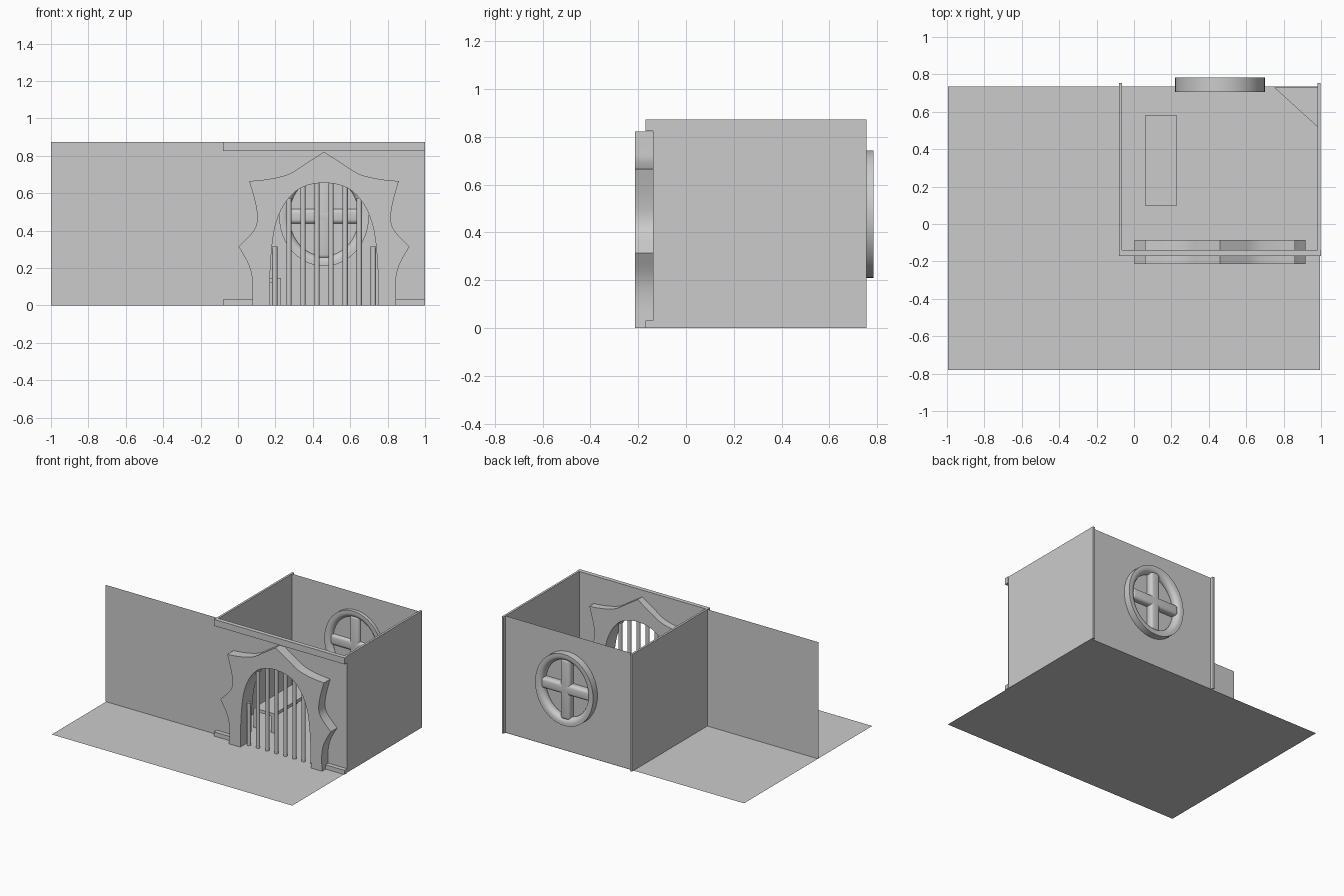
import bpy, bmesh, math

if "Cube" in bpy.data.objects:
    bpy.data.objects.remove(bpy.data.objects["Cube"])

CX = 0.46          # centre line of gate and window
TOP = 0.873        # wall height


def finish(name, bm, smooth=False):
    bmesh.ops.recalc_face_normals(bm, faces=bm.faces)
    mesh = bpy.data.meshes.new(name)
    bm.to_mesh(mesh)
    bm.free()
    ob = bpy.data.objects.new(name, mesh)
    bpy.context.collection.objects.link(ob)
    if smooth:
        bpy.ops.object.select_all(action='DESELECT')
        ob.select_set(True)
        bpy.context.view_layer.objects.active = ob
        bpy.ops.object.shade_smooth_by_angle(angle=math.radians(35))
    return ob


def box(name, x, y, z, bevel=0):
    bm = bmesh.new()
    bmesh.ops.create_cube(bm, size=1)
    for v in bm.verts:
        for i, (a, b) in enumerate((x, y, z)):
            v.co[i] = (a + b) / 2 + v.co[i] * (b - a)
    if bevel:
        bmesh.ops.bevel(bm, geom=bm.edges[:], offset=bevel, segments=4,
                        profile=0.5, affect='EDGES')
    return finish(name, bm, bool(bevel))


def sheet(name, pts, depth=None, smooth=False):
    """Flat polygon, optionally extruded along the depth vector."""
    bm = bmesh.new()
    face = bm.faces.new([bm.verts.new(p) for p in pts])
    if depth:
        res = bmesh.ops.extrude_face_region(bm, geom=[face], use_keep_orig=True)
        for g in res['geom']:
            if isinstance(g, bmesh.types.BMVert):
                for i in range(3):
                    g.co[i] += depth[i]
    return finish(name, bm, smooth)


def curve(pts, n=5):
    """Smooth spline through the given points."""
    out = []
    p = [pts[0]] + pts + [pts[-1]]
    for i in range(1, len(p) - 2):
        for k in range(n):
            t = k / n
            out.append(tuple(0.5 * (2 * b + (c - a) * t + (2*a - 5*b + 4*c - d) * t*t
                                    + (3*b - a - 3*c + d) * t**3)
                             for a, b, c, d in zip(*p[i - 1:i + 3])))
    return out + [pts[-1]]


def mirrored(half):
    """Left half outline (bottom to top) mirrored about the centre line."""
    return half + [(2 * CX - x, z) for x, z in reversed(half[:-1])]


# Gate outlines
arch = mirrored(curve([(.168, 0), (.173, .2), (.187, .36), (.21, .46), (.25, .545),
                       (.31, .612), (.38, .645), (CX, .657)]))
outer = mirrored(curve([(.075, 0), (.078, .12), (.058, .215), (.003, .315)])
                 + curve([(.003, .315), (.08, .395), (.103, .46), (.092, .55), (.06, .665)])[1:]
                 + curve([(.06, .665), (.16, .675), (.27, .702), (.36, .757), (CX, .822)])[1:])

# Floor and walls
sheet("floor", [(-.995, -.78, 0), (.995, -.78, 0), (.995, .735, 0), (-.995, .735, 0)])
wall = [(-1, 0), (-1, TOP), (1, TOP), (1, 0)] + arch[::-1]
sheet("front_wall", [(x, -.138, z) for x, z in wall])
sheet("back_wall", [(-.075, .732, 0), (.99, .732, 0), (.99, .732, TOP), (-.075, .732, TOP)])
for side, x in (("left", -.08), ("right", .98)):
    box(side + "_wall", (x, x + .016), (-.138, .755), (0, TOP))

# Trim along the front wall
box("top_trim", (-.08, 1), (-.17, -.138), (.825, TOP))
for side, x in (("left", (-.08, .12)), ("right", (.80, 1))):
    box(side + "_skirting", x, (-.17, -.138), (0, .032))

# Spiked gate frame and bars
sheet("gate_frame", [(x, -.213, z) for x, z in outer + arch[::-1]], (0, .128, 0), True)
for i in range(8):
    x = .197 + i * .0752
    h = min((z for ax, z in arch if abs(ax - x) < .02), default=.64)
    h = max(h, .3) + .015
    bm = bmesh.new()
    bmesh.ops.create_cone(bm, cap_ends=True, segments=16, radius1=.014, radius2=.014, depth=h)
    bmesh.ops.translate(bm, verts=bm.verts, vec=(x, -.15, h / 2))
    finish("gate_bar", bm, True)

# Oval window ring: flat outer rim, rounded inner side
profile = [(0, .706), (0, .784)]
profile += [(.02 + .036 * math.sin(a), .745 + .039 * math.cos(a))
            for a in (math.pi * k / 10 for k in range(11))]
bm = bmesh.new()
N = 48
rings = []
for i in range(N):
    a = 2 * math.pi * i / N
    rings.append([bm.verts.new((CX + (.24 - d) * math.cos(a), y,
                                .477 + (.267 - d) * math.sin(a))) for d, y in profile])
for i in range(N):
    r, s = rings[i], rings[(i + 1) % N]
    for j in range(len(profile)):
        k = (j + 1) % len(profile)
        bm.faces.new((r[j], r[k], s[k], s[j]))
finish("window_ring", bm, True)
box("window_crossbar", (CX - .2, CX + .2), (.712, .778), (.437, .517), .022)
box("window_upright", (CX - .04, CX + .04), (.712, .778), (.25, .704), .022)

# Bench with legs
box("bench_top", (.06, .23), (.10, .58), (.122, .146))
for x in (.06, .205):
    for y in (.10, .555):
        box("bench_leg", (x, x + .025), (y, y + .025), (0, .122))

# Triangular corner shelf
sheet("corner_shelf", [(.75, .73, .187), (.98, .73, .187), (.98, .52, .187)], (0, 0, .033))
